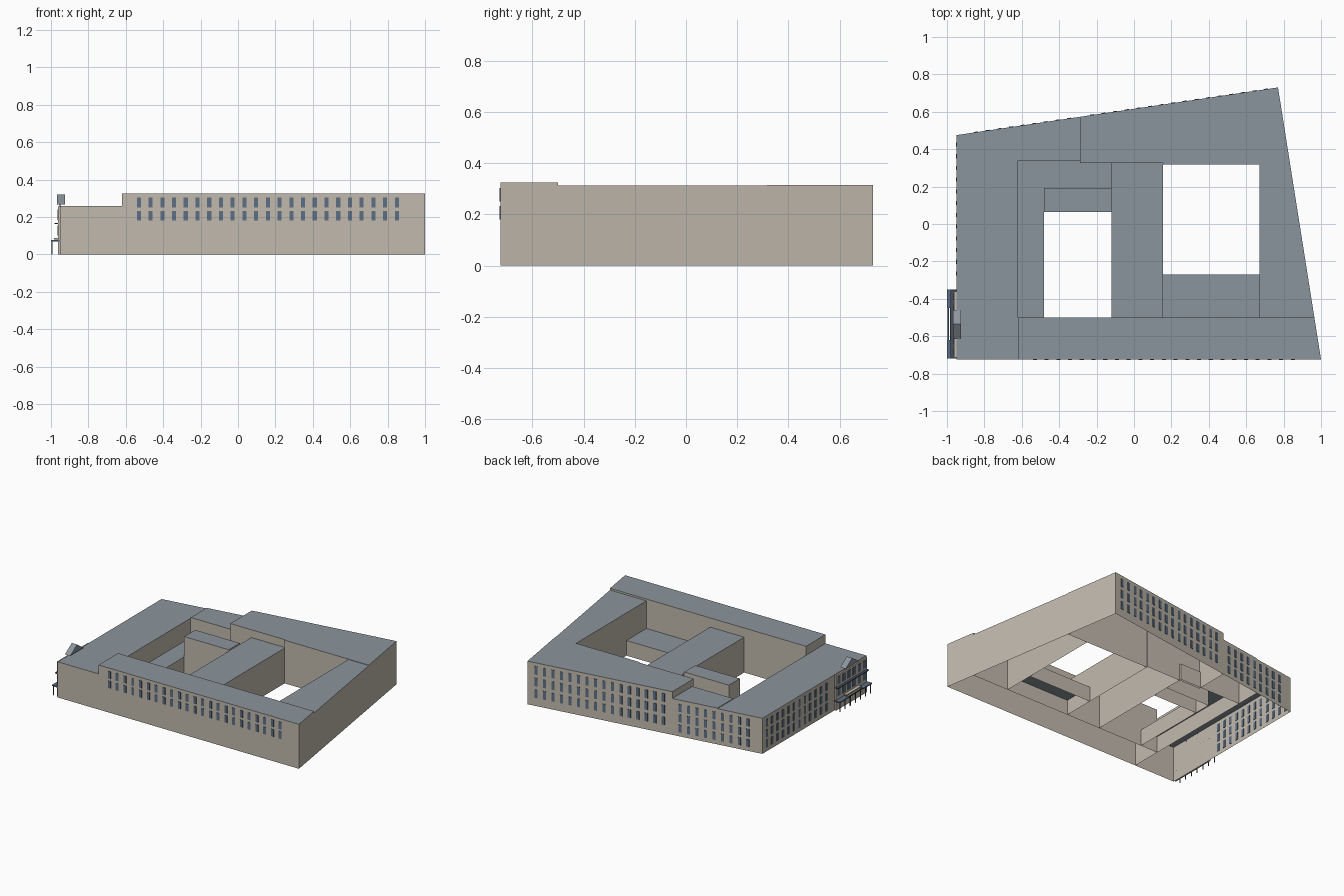
import bpy
from math import radians
from mathutils import Vector

cube = bpy.data.objects.get("Cube")
if cube:
    bpy.data.objects.remove(cube)


def material(name, rgb):
    m = bpy.data.materials.new(name)
    m.use_nodes = True
    m.diffuse_color = (*rgb, 1)
    m.node_tree.nodes["Principled BSDF"].inputs["Base Color"].default_value = (*rgb, 1)
    return m


WALL = material("warm stone", (0.54, 0.49, 0.42))
ROOF = material("slate roof", (0.26, 0.30, 0.34))
GLASS = material("blue glass", (0.11, 0.16, 0.23))
METAL = material("dark metal", (0.06, 0.08, 0.11))


def build(name, verts, faces, mats, indices=None):
    mesh = bpy.data.meshes.new(name)
    mesh.from_pydata(verts, [], faces)
    for m in mats:
        mesh.materials.append(m)
    if indices:
        mesh.polygons.foreach_set("material_index", indices)
    mesh.update()
    ob = bpy.data.objects.new(name, mesh)
    bpy.context.collection.objects.link(ob)
    return ob


def wing(name, outline, height):
    """Walls along a counterclockwise outline with a flat roof, open below."""
    n = len(outline)
    verts = [(x, y, z) for z in (0, height) for x, y in outline]
    faces = [(i, (i + 1) % n, (i + 1) % n + n, i + n) for i in range(n)]
    faces.append(tuple(range(n, 2 * n)))
    build(name, verts, faces, [WALL, ROOF], [0] * n + [1])


BOX = [(0, 3, 2, 1), (4, 5, 6, 7), (0, 1, 5, 4), (1, 2, 6, 5), (2, 3, 7, 6), (3, 0, 4, 7)]


def box(name, x, y, z, mat):
    corners = [(x[0], y[0]), (x[1], y[0]), (x[1], y[1]), (x[0], y[1])]
    return build(name, [(a, b, c) for c in z for a, b in corners], BOX, [mat])


def windows(name, start, end, first, count, sills, height, width=0.022, pitch=0.0627):
    """Grid of thin glass plates on the wall running from start to end."""
    p = Vector((*start, 0))
    d = (Vector((*end, 0)) - p).normalized()
    out = Vector((d.y, -d.x, 0)) * 0.003
    verts, faces = [], []
    for sill in sills:
        for i in range(count):
            a = p + d * (first + i * pitch - width / 2)
            b = a + d * width
            k = len(verts)
            for z in (sill, sill + height):
                up = Vector((0, 0, z))
                verts += [v + up for v in (a + out, b + out, b - out, a - out)]
            faces += [tuple(k + j for j in f) for f in BOX]
    build(name, verts, faces, [GLASS])


# Site lines: slanted back wall and slanted east wall
FRONT, WEST = -0.725, -0.95


def back(x):
    return 0.475 + (x - WEST) * 0.255 / 1.72


def east(y):
    return 1 - (y - FRONT) * 0.23 / 1.455


def block(name, x0, x1, y0, y1, h):
    wing(name, [(x0, y0), (x1, y0), (x1, y1), (x0, y1)], h)


# Outer wings
wing("west_wing", [(WEST, FRONT), (-0.62, FRONT), (-0.62, back(-0.62)), (WEST, back(WEST))], 0.26)
wing("south_wing", [(-0.62, FRONT), (1, FRONT), (east(-0.5), -0.5), (-0.62, -0.5)], 0.325)
wing("east_wing", [(0.67, -0.5), (east(-0.5), -0.5), (east(0.317), 0.317), (0.67, 0.317)], 0.312)
wing("north_wing", [(-0.29, 0.325), (0.155, 0.325), (0.155, 0.317), (east(0.317), 0.317),
                    (0.77, back(0.77)), (-0.29, back(-0.29))], 0.315)
wing("northwest_wing", [(-0.62, 0.34), (-0.29, 0.34), (-0.29, back(-0.29)),
                        (-0.62, back(-0.62))], 0.265)

# Blocks inside the courtyards
block("middle_wing", -0.12, 0.155, -0.5, 0.325, 0.258)
block("court_hall", -0.48, -0.12, 0.065, 0.192, 0.268)
block("court_low_block", 0.155, 0.67, -0.5, -0.27, 0.11)
wing("court_corridor", [(-0.62, -0.5), (-0.48, -0.5), (-0.48, 0.192), (-0.12, 0.192),
                        (-0.12, 0.34), (-0.62, 0.34)], 0.12)

# Window rows
ne, nw, sw = (0.77, back(0.77)), (WEST, back(WEST)), (WEST, FRONT)
windows("front_windows", (-0.62, FRONT), (1, FRONT), 0.09, 23, (0.18, 0.25), 0.053)
windows("north_windows", ne, nw, 0.065, 16, (0.06, 0.145, 0.23), 0.06)
windows("northwest_windows", ne, nw, 1.13, 9, (0.03, 0.105, 0.18), 0.055)
windows("west_windows", nw, sw, 0.05, 12, (0.03, 0.105, 0.18), 0.055)

# Entrance bay on the west wall
box("entrance_panel", (-0.962, WEST), (-0.715, -0.36), (0, 0.255), WALL)
windows("entrance_windows", (-0.962, -0.36), (-0.962, -0.715), 0.03, 6, (0.1, 0.185), 0.055, 0.035, 0.059)
for i, (y0, y1) in enumerate([(-0.72, -0.62), (-0.45, -0.35)]):
    box(f"side_canopy_{i}", (-1, WEST), (y0, y1), (0.068, 0.076), GLASS)
box("middle_canopy", (-0.985, WEST), (-0.62, -0.45), (0.08, 0.088), WALL)
box("upper_ledge", (-0.98, WEST), (-0.715, -0.355), (0.163, 0.169), METAL)
for i in range(7):
    y = -0.715 + i * 0.059
    box(f"canopy_post_{i}", (-0.996, -0.991), (y, y + 0.005), (0, 0.07), METAL)
box("canopy_rail", (-0.997, -0.99), (-0.72, -0.35), (0.068, 0.074), METAL)

# Gabled lantern on the roof edge above the entrance
gable = [(-0.615, 0.268), (-0.46, 0.268), (-0.535, 0.32)]
build("roof_lantern", [(x, y, z) for x in (-0.968, -0.925) for y, z in gable],
      [(0, 2, 1), (3, 4, 5), (0, 1, 4, 3), (1, 2, 5, 4), (2, 0, 3, 5)], [ROOF])
for i, y in enumerate((-0.6, -0.48)):
    box(f"lantern_post_{i}", (-0.955, -0.949), (y, y + 0.006), (0.25, 0.272), METAL)
